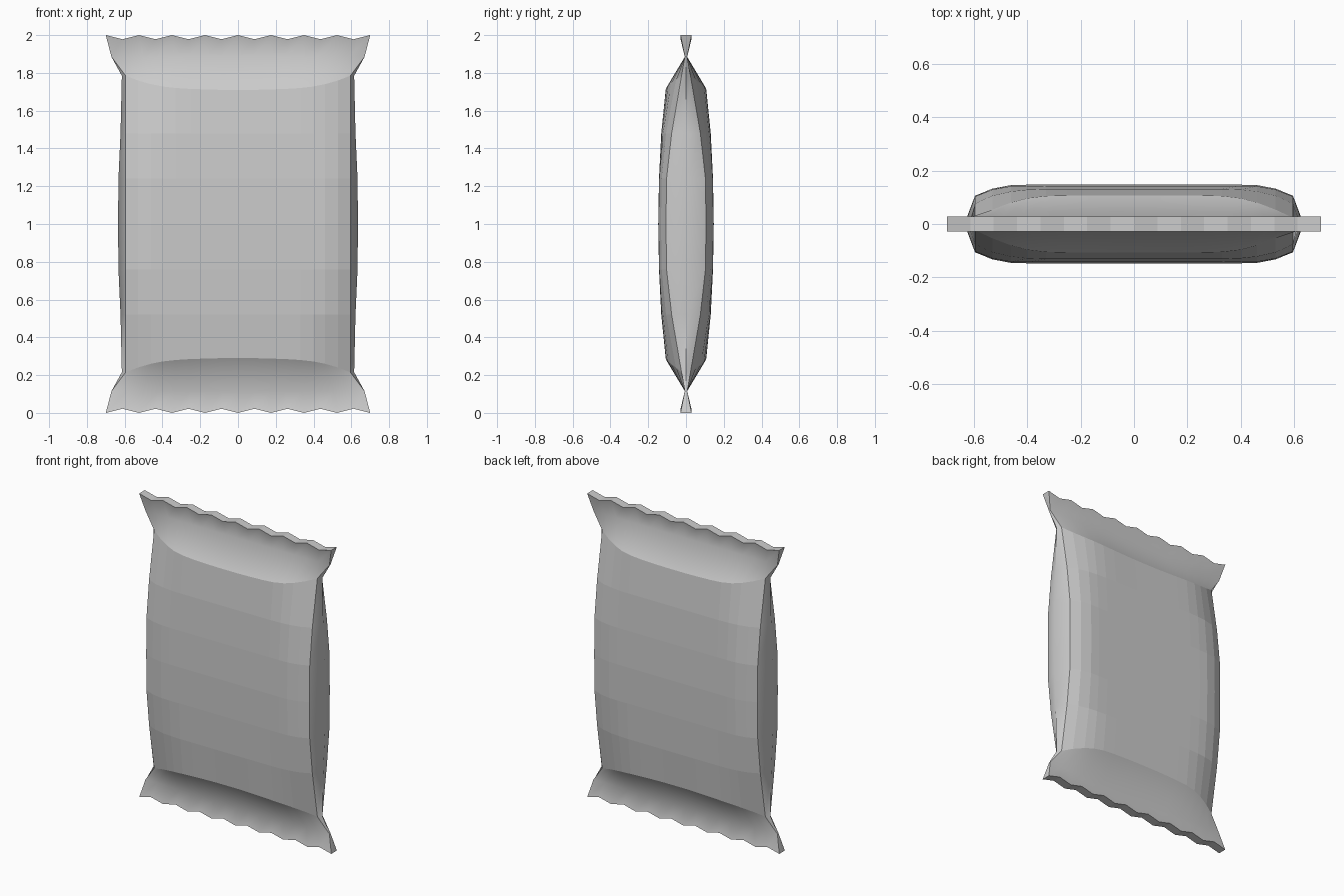
import bpy, bmesh, math

cube = bpy.data.objects.get("Cube")
if cube:
    bpy.data.objects.remove(cube, do_unlink=True)

foil = bpy.data.materials.new("grey_foil")
foil.use_nodes = True
colour = (0.6, 0.6, 0.6, 1)
foil.diffuse_color = colour
foil.node_tree.nodes["Principled BSDF"].inputs["Base Color"].default_value = colour

# Columns from the middle to the side, on one half of the packet
BODY_X = [0, .08, .16, .25, .33, .40, .46, .53, .595]
FULL = [1, 1, 1, 1, 1, 1, .99, .9, .72]
SOFT = [1, 1, 1, 1, 1, .98, .93, .81, .58]
SHOULDER = [1, 1, 1, 1, .98, .9, .75, .5, .22]
SHOULDER_RISE = [.29, .29, .288, .285, .28, .272, .26, .24, .215]
COUNT = len(BODY_X)


def ring(xs, ys, zs, ridge_x):
    """Closed cross-section mirrored from one quarter, with a ridge on each side."""
    quarter = list(zip(xs, ys, zs))
    front = [(-x, -y, z) for x, y, z in quarter[:0:-1]] + [(x, -y, z) for x, y, z in quarter]
    back = [(-x, -y, z) for x, y, z in front]
    ridge_z = zs[-1]
    return front + [(ridge_x, 0, ridge_z)] + back + [(-ridge_x, 0, ridge_z)]


def spread(half):
    return [half * i / (COUNT - 1) for i in range(COUNT)]


def body(depth, falloff, z, ridge):
    return ring(BODY_X, [depth * f for f in falloff], [z] * COUNT, ridge)


# Lower half: zigzag seal, pinch, shoulder and padded body
zigzag = [0.022 * (i % 2) for i in range(COUNT)]
lower = [
    ring(spread(.70), [.029] * COUNT, zigzag, .70),
    ring(spread(.67), [.006] * COUNT, [.115] * COUNT, .67),
    ring(BODY_X, [.107 * f for f in SHOULDER], SHOULDER_RISE, .615),
    body(.131, SOFT, .52, .622),
    body(.143, FULL, .76, .633),
]
upper = [[(x, y, 2 - z) for x, y, z in r] for r in reversed(lower)]
rings = lower + [body(.147, FULL, 1, .635)] + upper

bm = bmesh.new()
rows = [[bm.verts.new(p) for p in r] for r in rings]
size = len(rows[0])
last = len(rows) - 2
for level, (low, high) in enumerate(zip(rows, rows[1:])):
    for i in range(size):
        j = (i + 1) % size
        face = bm.faces.new((low[i], low[j], high[j], high[i]))
        side = any(v in (low[2 * COUNT - 1], low[-1]) for v in (low[i], low[j]))
        face.smooth = level < 2 or level > last - 2 or side

# Thin end strips close both seals
for row in (rows[0], rows[-1]):
    width = 2 * COUNT - 1
    front, back = row[:width], row[width + 1:2 * width + 1][::-1]
    for i in range(width - 1):
        bm.faces.new((front[i], front[i + 1], back[i + 1], back[i]))
    bm.faces.new((front[0], back[0], row[-1]))
    bm.faces.new((front[-1], row[width], back[-1]))

bmesh.ops.recalc_face_normals(bm, faces=bm.faces)
for edge in bm.edges:
    edge.smooth = edge.calc_face_angle(0) < math.radians(50)

mesh = bpy.data.meshes.new("packet")
bm.to_mesh(mesh)
bm.free()
mesh.materials.append(foil)
packet = bpy.data.objects.new("packet", mesh)
bpy.context.collection.objects.link(packet)
